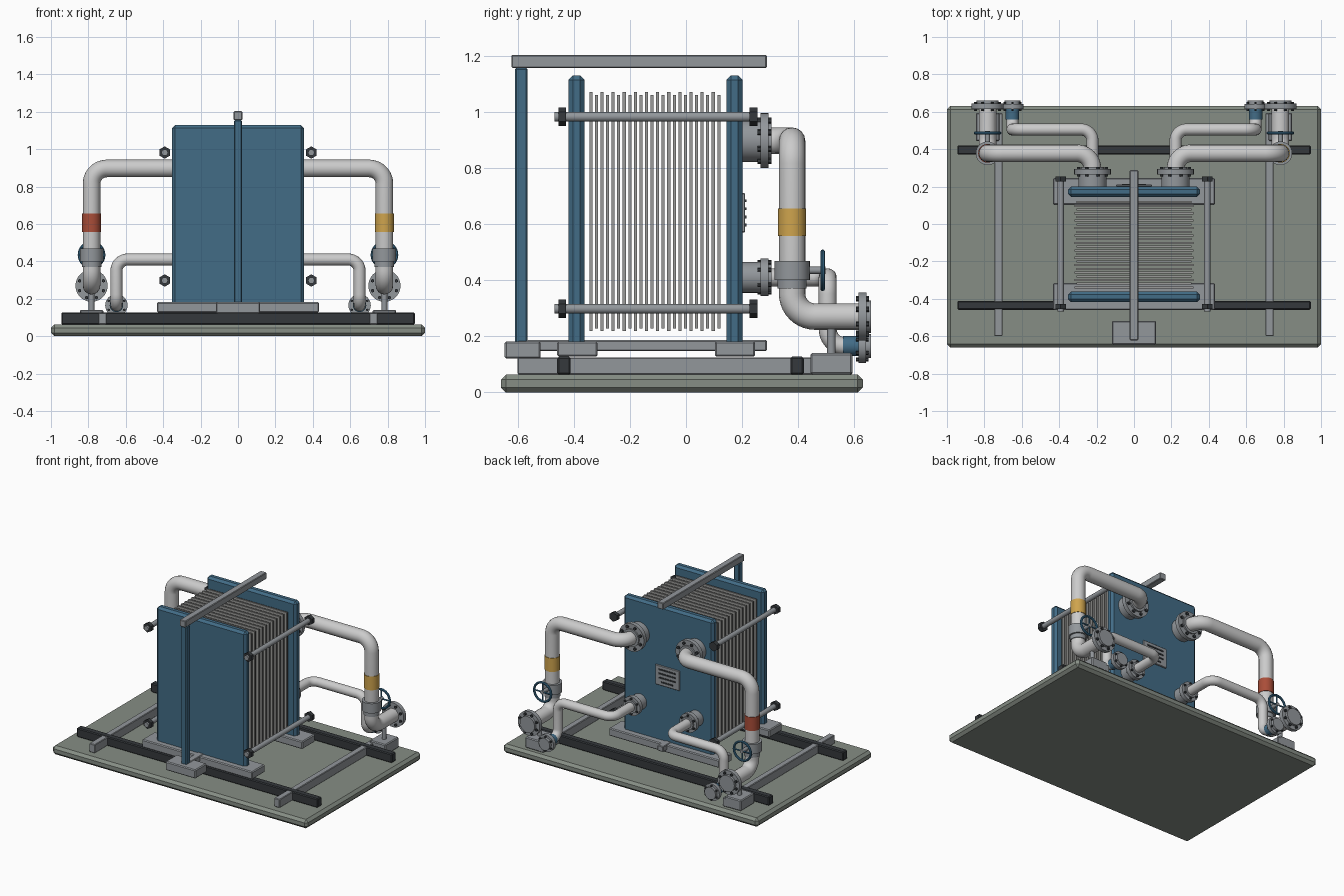
import bpy, math
from mathutils import Vector

if "Cube" in bpy.data.objects:
    bpy.data.objects.remove(bpy.data.objects["Cube"])


def material(name, rgb):
    m = bpy.data.materials.new(name)
    m.diffuse_color = (*rgb, 1)
    m.use_nodes = True
    m.node_tree.nodes["Principled BSDF"].inputs["Base Color"].default_value = m.diffuse_color
    return m


BLUE = material("blue_paint", (0.055, 0.15, 0.24))
WHEEL = material("wheel_blue", (0.05, 0.19, 0.33))
DARK = material("dark_steel", (0.035, 0.04, 0.045))
SLAB = material("slab_grey_green", (0.24, 0.27, 0.235))
STEEL = material("steel", (0.29, 0.31, 0.33))
PLATE = material("plate_metal", (0.33, 0.33, 0.32))
PIPE = material("pipe_grey", (0.6, 0.61, 0.6))
RED = material("red_band", (0.4, 0.075, 0.04))
YELLOW = material("yellow_band", (0.62, 0.37, 0.075))


def finish(name, mat, smooth=False):
    o = bpy.context.object
    o.name = name
    o.data.materials.append(mat)
    if smooth:
        bpy.ops.object.shade_smooth_by_angle(angle=math.radians(35))
    return o


def box(name, x, y, z, mat, bevel=0.006):
    """Box from (min, max) pairs, chamfered edges."""
    c = [(a + b) / 2 for a, b in (x, y, z)]
    bpy.ops.mesh.primitive_cube_add(size=1, location=c)
    o = finish(name, mat)
    o.scale = [b - a for a, b in (x, y, z)]
    bpy.ops.object.transform_apply(location=False, rotation=False, scale=True)
    if bevel:
        m = o.modifiers.new("chamfer", 'BEVEL')
        m.width = bevel
        m.segments = 1
    return o


def rod(name, p, q, r, mat, sides=32):
    """Cylinder from point p to point q."""
    p, q = Vector(p), Vector(q)
    d = q - p
    bpy.ops.mesh.primitive_cylinder_add(vertices=sides, radius=r, depth=d.length,
                                        location=(p + q) / 2,
                                        rotation=d.to_track_quat('Z', 'Y').to_euler())
    return finish(name, mat, sides > 8)


def pipe(name, corners, r, bend):
    """Round pipe through corner points with filleted elbows."""
    c = [Vector(v) for v in corners]
    pts = [c[0]]
    for a, b, d in zip(c, c[1:], c[2:]):
        u, v = (a - b).normalized(), (d - b).normalized()
        centre = b + (u + v) * bend
        for i in range(11):
            t = math.pi / 2 * i / 10
            pts.append(centre - v * bend * math.cos(t) - u * bend * math.sin(t))
    pts.append(c[-1])
    cu = bpy.data.curves.new(name, 'CURVE')
    cu.dimensions = '3D'
    cu.bevel_depth = r
    cu.bevel_resolution = 6
    cu.use_fill_caps = True
    s = cu.splines.new('POLY')
    s.points.add(len(pts) - 1)
    for sp, pt in zip(s.points, pts):
        sp.co = (*pt, 1)
    o = bpy.data.objects.new(name, cu)
    bpy.context.collection.objects.link(o)
    bpy.ops.object.select_all(action='DESELECT')
    o.select_set(True)
    bpy.context.view_layer.objects.active = o
    bpy.ops.object.convert(target='MESH')
    finish(name, PIPE, True)


def flange(name, x, y0, y1, z, r, bolts):
    """Flange disc along y with a ring of bolts through it."""
    rod(name, (x, y0, z), (x, y1, z), r, STEEL)
    for i in range(bolts):
        a = 2 * math.pi * (i + 0.5) / bolts
        bx, bz = x + 0.8 * r * math.cos(a), z + 0.8 * r * math.sin(a)
        rod(name + "_bolt", (bx, y0 - 0.01, bz), (bx, y1 + 0.01, bz), 0.1 * r + 0.001, DARK, 6)


# Slab and skid frame
box("base_slab", (-1, 1), (-0.66, 0.63), (0, 0.063), SLAB, 0.018)
for y in (-0.435, 0.396):
    box("skid_rail", (-0.945, 0.945), (y - 0.024, y + 0.024), (0.063, 0.127), DARK)
for s in (-1, 1):
    box("skid_cross_beam", (s * 0.725 - 0.022, s * 0.725 + 0.022), (-0.6, 0.593), (0.064, 0.125), STEEL, 0.004)

# Frame: feet, end plates, guide bars and column
for name, y0, y1 in (("pressure", -0.418, -0.361), ("fixed", 0.144, 0.201)):
    ym = (y0 + y1) / 2
    box(name + "_foot", (-0.433, 0.433), (ym - 0.07, ym + 0.074), (0.127, 0.182), STEEL)
    box(name + "_end_plate", (-0.352, 0.352), (y0, y1), (0.15, 1.13), BLUE, 0.016)
box("column_foot", (-0.118, 0.118), (-0.646, -0.518), (0.12, 0.182), STEEL)
box("support_column", (-0.022, 0.022), (-0.61, -0.564), (0.17, 1.156), BLUE)
box("upper_guide_bar", (-0.023, 0.023), (-0.622, 0.288), (1.156, 1.203), STEEL, 0.004)
box("lower_guide_bar", (-0.023, 0.023), (-0.6, 0.288), (0.147, 0.186), STEEL, 0.004)

# Heat transfer plate pack
N = 24
for i in range(N):
    y = -0.339 + 0.456 * i / (N - 1)
    k = 0.01 * (i % 2)
    box("heat_plate", (-0.317 + k, 0.317 - k), (y - 0.0055, y + 0.0055), (0.218 + k, 1.07 - k), PLATE, 0)

# Tie bolts with hex nuts
for s in (-1, 1):
    for z in (0.298, 0.982):
        x = s * 0.392
        rod("tie_rod", (x, -0.468, z), (x, 0.25, z), 0.017, STEEL, 20)
        for y in (-0.441, 0.241):
            nut = rod("tie_nut", (x, y - 0.014, z), (x, y + 0.014, z), 0.033, DARK, 6)

# Data plate on the rear face
box("data_plate", (-0.095, 0.095), (0.199, 0.211), (0.57, 0.71), STEEL, 0.003)
for i, w in enumerate((0.065, 0.065, 0.065, 0.045)):
    z = 0.683 - 0.029 * i
    box("data_plate_line", (-w, w), (0.209, 0.215), (z - 0.005, z + 0.005), DARK, 0)

# Piping on both sides
for s, band in ((-1, RED), (1, YELLOW)):
    nx, bx, sx = s * 0.222, s * 0.783, s * 0.65
    by, sy, bz, sz = 0.378, 0.505, 0.27, 0.165

    # Nozzles on the fixed plate
    for tag, z, stub, fr, n in (("upper", 0.897, 0.076, 0.098, 8), ("lower", 0.41, 0.055, 0.067, 6)):
        rod(tag + "_nozzle", (nx, 0.19, z), (nx, 0.27, z), stub, STEEL)
        flange(tag + "_nozzle_flange", nx, 0.265, 0.294, z, fr, n)
        rod(tag + "_nozzle_hub", (nx, 0.29, z), (nx, 0.305, z), stub * 0.82, STEEL)

    # Large upper line
    pipe("large_pipe", [(nx, 0.25, 0.897), (nx, by, 0.897), (bx, by, 0.897), (bx, by, bz), (bx, 0.65, bz)], 0.047, 0.082)
    flange("large_end_flange", bx, 0.615, 0.643, bz, 0.086, 8)
    rod("large_end_face", (bx, 0.64, bz), (bx, 0.66, bz), 0.058, STEEL)
    rod("colour_band", (bx, by, 0.558), (bx, by, 0.655), 0.05, band)

    # Valve with hand wheel
    vz = 0.435
    rod("valve_body", (bx, by, 0.4), (bx, by, 0.469), 0.063, STEEL)
    rod("valve_neck", (bx, by, 0.37), (bx, by, 0.405), 0.052, STEEL)
    rod("valve_stem", (bx, by, vz), (bx, 0.497, vz), 0.013, STEEL, 16)
    bpy.ops.mesh.primitive_torus_add(location=(bx, 0.487, vz), rotation=(math.pi / 2, 0, 0), major_radius=0.066,
                                     minor_radius=0.008, major_segments=36, minor_segments=10)
    finish("hand_wheel", WHEEL, True)
    for i in range(2):
        a = math.pi / 2 * i
        d = Vector((math.cos(a), 0, math.sin(a))) * 0.066
        c = Vector((bx, 0.487, vz))
        rod("hand_wheel_spoke", c - d, c + d, 0.005, WHEEL, 10)

    # Pipe stand
    box("pipe_stand_pad", (bx - 0.063, bx + 0.063), (0.443, 0.593), (0.064, 0.14), STEEL)
    rod("pipe_stand_post", (bx, 0.518, 0.135), (bx, 0.518, 0.24), 0.015, STEEL, 20)

    # Small lower line
    pipe("small_pipe", [(nx, 0.25, 0.41), (nx, sy, 0.41), (sx, sy, 0.41), (sx, sy, sz), (sx, 0.65, sz)], 0.032, 0.06)
    rod("blue_band", (sx, 0.56, sz), (sx, 0.617, sz), 0.036, BLUE)
    flange("small_end_flange", sx, 0.615, 0.641, sz, 0.06, 6)
    rod("small_end_face", (sx, 0.638, sz), (sx, 0.66, sz), 0.043, STEEL)
